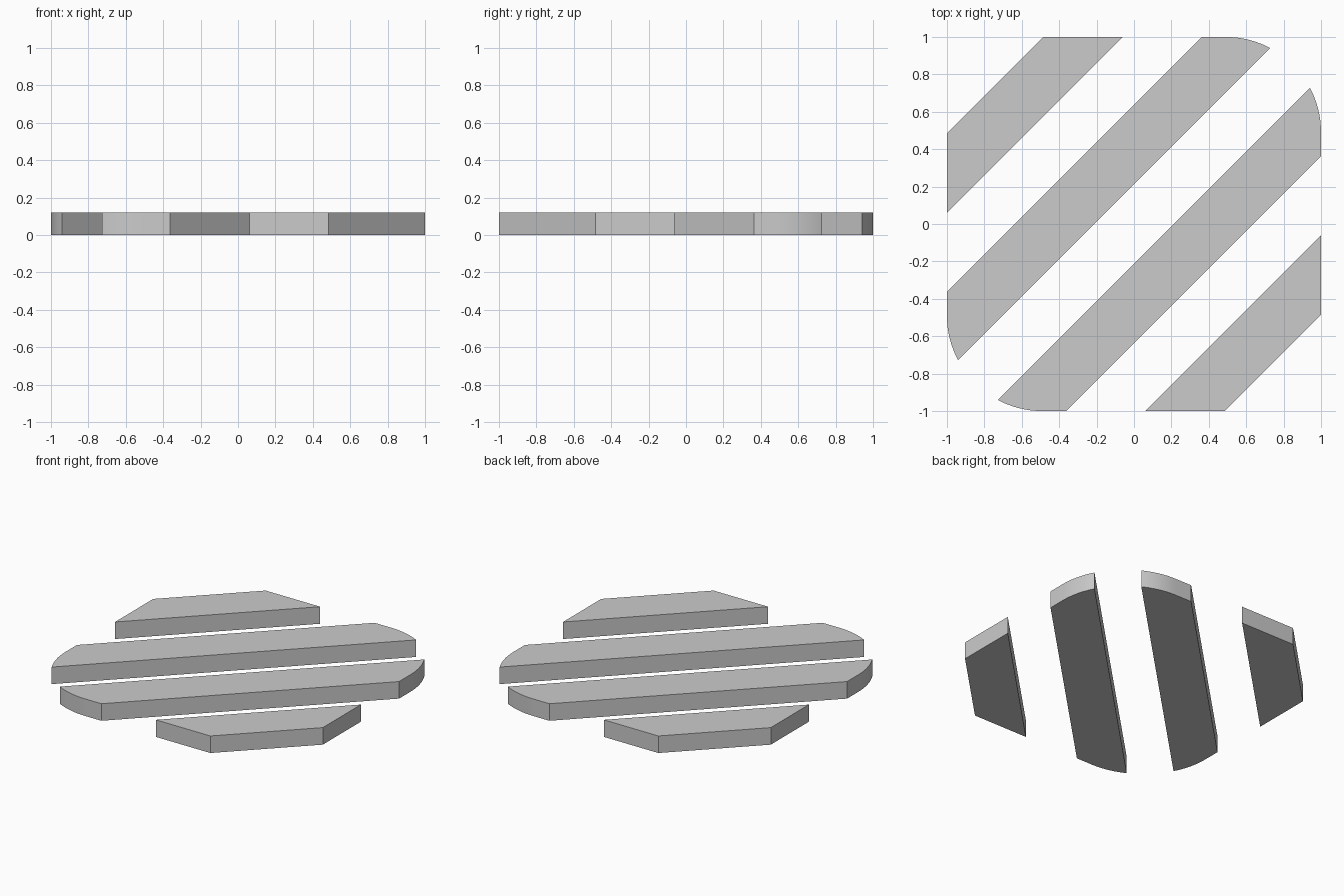
import bpy, bmesh
from math import cos, sin, pi, radians
from mathutils import Vector

if "Cube" in bpy.data.objects:
    bpy.data.objects.remove(bpy.data.objects["Cube"])

R = 0.51          # corner radius of the rounded square
W = 0.15          # half the bar width; gaps are as wide as bars
H = 0.12          # thickness
SEG = 24          # segments per rounded corner


def rounded_square():
    pts = []
    for k, (sx, sy) in enumerate([(1, 1), (-1, 1), (-1, -1), (1, -1)]):
        for i in range(SEG + 1):
            a = (k + i / SEG) * pi / 2
            pts.append((sx * (1 - R) + R * cos(a), sy * (1 - R) + R * sin(a), 0))
    return pts


def diagonal_bar(name, lo, hi):
    """Slice of the rounded square between two 45 degree lines, extruded up."""
    n = Vector((-1, 1, 0)).normalized()
    bm = bmesh.new()
    bm.faces.new([bm.verts.new(p) for p in rounded_square()])
    for d, s in ((hi, 1), (lo, -1)):
        bmesh.ops.bisect_plane(bm, geom=bm.verts[:] + bm.edges[:] + bm.faces[:],
                               plane_co=n * d, plane_no=n * s, clear_outer=True)
    top = bmesh.ops.extrude_face_region(bm, geom=bm.faces[:], use_keep_orig=True)["geom"]
    bmesh.ops.translate(bm, verts=[g for g in top if isinstance(g, bmesh.types.BMVert)],
                        vec=(0, 0, H))
    bmesh.ops.recalc_face_normals(bm, faces=bm.faces[:])
    me = bpy.data.meshes.new(name)
    bm.to_mesh(me)
    bm.free()
    ob = bpy.data.objects.new(name, me)
    bpy.context.collection.objects.link(ob)
    bpy.ops.object.select_all(action='DESELECT')
    ob.select_set(True)
    bpy.context.view_layer.objects.active = ob
    bpy.ops.object.shade_smooth_by_angle(angle=radians(20))


# Two long inner bars and two short outer bars, symmetric about the diagonal
for name, k in (("long_bar", 1), ("short_bar", 5)):
    diagonal_bar(name + "_back_left", k * W, (k + 2) * W)
    diagonal_bar(name + "_front_right", -(k + 2) * W, -k * W)
